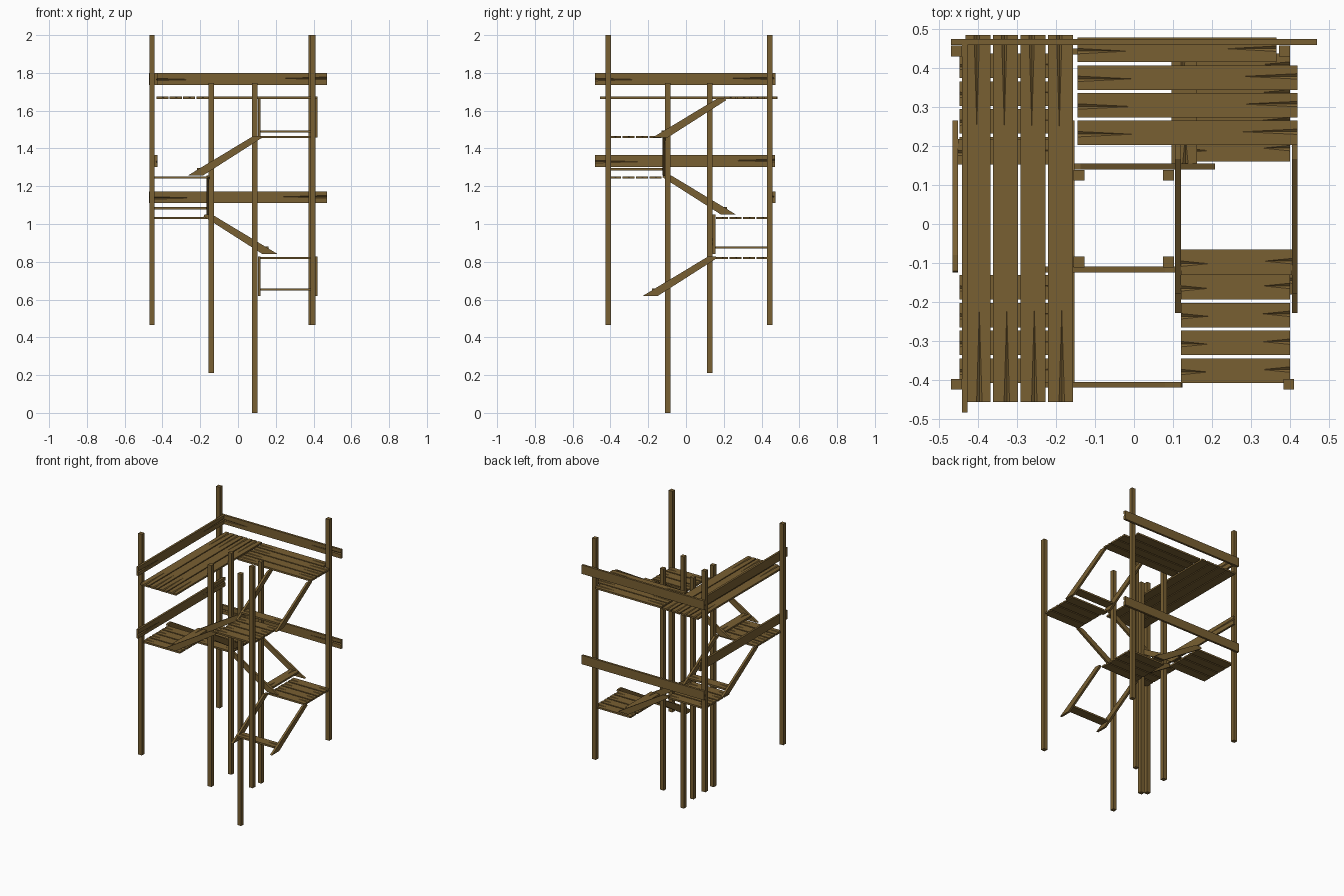
import bpy, bmesh
from mathutils import Vector

if "Cube" in bpy.data.objects:
    bpy.data.objects.remove(bpy.data.objects["Cube"])

wood = bpy.data.materials.new("brown wood")
wood.diffuse_color = (0.19, 0.115, 0.032, 1)
wood.use_nodes = True
wood.node_tree.nodes["Principled BSDF"].inputs["Base Color"].default_value = wood.diffuse_color

X, Y, Z = Vector((1, 0, 0)), Vector((0, 1, 0)), Vector((0, 0, 1))


def make(name, verts, faces):
    bm = bmesh.new()
    vs = [bm.verts.new(v) for v in verts]
    for f in faces:
        bm.faces.new([vs[i] for i in f])
    bmesh.ops.recalc_face_normals(bm, faces=bm.faces)
    mesh = bpy.data.meshes.new(name)
    bm.to_mesh(mesh)
    bm.free()
    mesh.materials.append(wood)
    ob = bpy.data.objects.new(name, mesh)
    bpy.context.collection.objects.link(ob)
    return ob


def prism(name, outline, offset):
    """Extrude a planar outline along an offset vector."""
    n = len(outline)
    verts = list(outline) + [p + offset for p in outline]
    sides = [(i, (i + 1) % n, n + (i + 1) % n, n + i) for i in range(n)]
    return make(name, verts, [tuple(range(n)), tuple(range(n, 2 * n))] + sides)


def box(name, lo, hi):
    a, b = Vector(lo), Vector(hi)
    outline = [Vector((x, y, a.z)) for x, y in
               ((a.x, a.y), (b.x, a.y), (b.x, b.y), (a.x, b.y))]
    return prism(name, outline, Z * (b.z - a.z))


def board(name, lo, hi, u, v):
    """Board along u, wide along v, with a split in each end of its face."""
    a, b = Vector(lo), Vector(hi)
    c, size = (a + b) / 2, b - a
    n = u.cross(v)
    hl, hw, ht = (abs(size.dot(d)) / 2 for d in (u, v, n))
    crack, g = hl * 0.5, 0.007
    loc = []
    for s, m in ((-1, -0.1 * hw), (1, 0.1 * hw)):
        e = s * hl
        loc += [(e, -hw, ht), (e, m - g, ht), (e, m, ht * 0.1), (e, m + g, ht),
                (e, hw, ht), (e - s * crack, m, ht), (e, -hw, -ht), (e, hw, -ht)]
    faces = [(0, 1, 5, 3, 4, 12, 11, 13, 9, 8),
             (6, 7, 15, 14), (0, 8, 14, 6), (4, 12, 15, 7)]
    for k in (0, 8):
        faces += [tuple(k + i for i in f) for f in
                  ((1, 2, 5), (2, 3, 5), (0, 1, 2, 3, 4, 7, 6))]
    return make(name, [c + u * p + v * q + n * r for p, q, r in loc], faces)


# Corner posts
for i, (x, y) in enumerate(((-0.455, -0.411), (0.397, -0.411),
                            (-0.455, 0.444), (0.386, 0.444))):
    box(f"corner_post_{i}", (x - .014, y - .014, .465), (x + .014, y + .014, 2))

# Inner posts, one reaching the ground
for x in (-0.141, 0.088):
    for y in (-0.097, 0.125):
        foot = 0 if x > 0 and y < 0 else 0.21
        box("inner_post", (x - .014, y - .014, foot), (x + .014, y + .014, 1.747))

# Guard rails at the back and on the left
for z in (1.11, 1.737):
    board("back_rail", (-0.47, 0.459, z), (0.47, 0.474, z + .062), X, Z)
for z in (1.302, 1.737):
    board("left_rail", (-0.441, -0.483, z), (-0.427, 0.47, z + .062), Y, Z)

# Top deck: long planks on the left, cross planks at the back right
for i in range(4):
    x = -0.432 + i * 0.0705
    board("top_long_plank", (x, -0.456, 1.662), (x + .064, 0.485, 1.674), Y, -X)
    y = 0.202 + i * 0.071
    end = 0.366 if i == 3 else 0.42
    board("top_cross_plank", (-0.145, y, 1.662), (end, y + .063, 1.674), X, Y)

# Landings: left, right, front edge, height
for name, x0, x1, y0, z in (("landing_front_right", .12, .40, -.408, 1.46),
                            ("landing_front_left", -.448, -.16, -.408, 1.246),
                            ("landing_back_left", -.448, -.16, .16, 1.032),
                            ("landing_back_right", .12, .40, .16, .82)):
    for i in range(4):
        y = y0 + i * 0.0715
        board(name + "_plank", (x0, y, z - .006), (x1, y + .063, z + .006), X, Y)

# Flights: run axis, run sign, lower tip, base height, stringer positions
profile = ((0, 0), (.08, 0), (.39, .198), (.385, .208), (.345, .208))
for name, d, s, t, z, sides in (
        ("stair_1", Y, 1, -.228, .62, (.105, .405)),
        ("stair_2", X, -1, .208, .842, (.14, .435)),
        ("stair_3", Y, -1, .265, 1.05, (-.167, -.466)),
        ("stair_4", X, 1, -.265, 1.257, (-.124, -.42)),
        ("stair_5", Y, 1, -.178, 1.457, (.105, .405))):
    w = X if d is Y else Y
    for p in sides:
        outline = [d * (t + s * a) + w * p + Z * (z + b) for a, b in profile]
        prism(name + "_stringer", outline, w * .015)
    # Single tread near the foot of the flight
    e0, e1 = sorted((t + s * .047, t + s * .112))
    q0, q1 = min(sides) + .015, max(sides)
    lo = d * e0 + w * q0 + Z * (z + .027)
    hi = d * e1 + w * q1 + Z * (z + .039)
    board(name + "_tread", lo, hi, *((X, Y) if d is Y else (Y, -X)))
